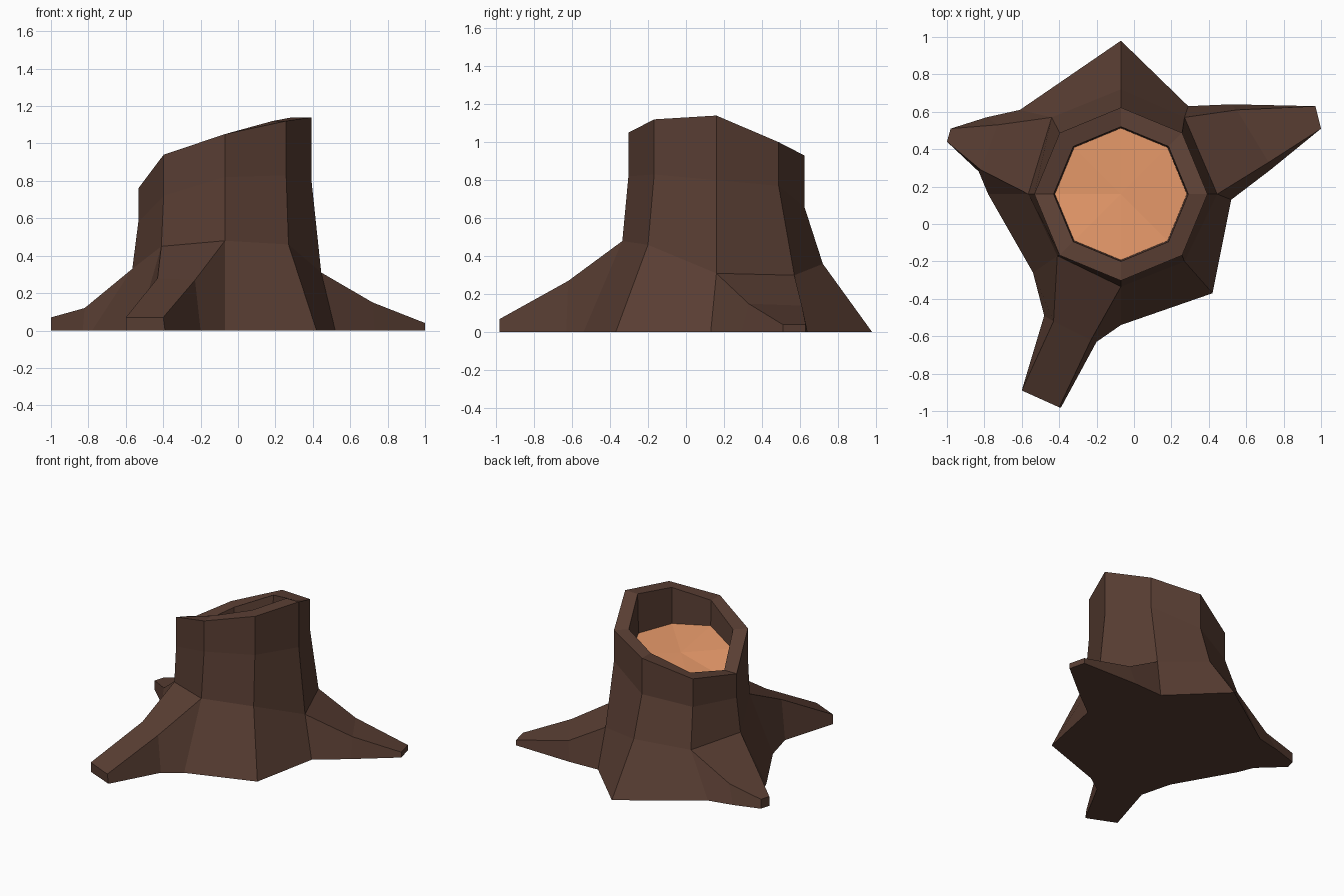
import bpy, bmesh, math
from mathutils import Vector

if "Cube" in bpy.data.objects:
    bpy.data.objects.remove(bpy.data.objects["Cube"])

CX, CY = -0.07, 0.16          # trunk axis
N = 8                         # trunk sides, counted anticlockwise from +x


def material(name, rgb):
    m = bpy.data.materials.new(name)
    m.diffuse_color = (*rgb, 1)
    m.use_nodes = True
    m.node_tree.nodes["Principled BSDF"].inputs["Base Color"].default_value = m.diffuse_color
    return m


def ring(bm, radius, heights):
    return [bm.verts.new((CX + radius * math.cos(k * math.tau / N),
                          CY + radius * math.sin(k * math.tau / N), z))
            for k, z in enumerate(heights)]


def points(bm, coords):
    return [bm.verts.new(c) for c in coords]


def bridge(bm, lower, upper, skip=()):
    n = len(lower)
    for k in range(n):
        if k not in skip:
            j = (k + 1) % n
            bm.faces.new((lower[k], lower[j], upper[j], upper[k]))


def finish(bm, name, mat):
    bmesh.ops.recalc_face_normals(bm, faces=bm.faces)
    me = bpy.data.meshes.new(name)
    bm.to_mesh(me)
    bm.free()
    me.materials.append(mat)
    ob = bpy.data.objects.new(name, me)
    bpy.context.collection.objects.link(ob)
    return ob


bark = material("dark bark", (0.10, 0.048, 0.033))
wood = material("cut wood", (0.72, 0.29, 0.13))

rim_z = [1.14, 1.00, 0.93, 0.81, 0.76, 0.94, 1.05, 1.12]
mid_z = [0.80, 0.77, 0.66, 0.60, 0.58, 0.72, 0.82, 0.83]
floor_z = [0.835, 0.80, 0.75, 0.70, 0.69, 0.785, 0.85, 0.84]

# Trunk: ground outline, flare, straight part, slanted hollow rim
bm = bmesh.new()
base = points(bm, [(0.52, 0.13, 0), (0.29, 0.63, 0), (-0.07, 0.98, 0), (-0.61, 0.61, 0),
                   (-0.78, 0.16, 0), (-0.54, -0.26, 0), (-0.07, -0.54, 0), (0.42, -0.37, 0)])
flare = points(bm, [(0.445, 0.16, 0.31), (0.27, 0.57, 0.30), (-0.07, 0.72, 0.36),
                    (-0.44, 0.57, 0.32), (-0.565, 0.16, 0.33), (-0.41, -0.17, 0.45),
                    (-0.07, -0.335, 0.48), (0.27, -0.20, 0.46)])
mid = ring(bm, 0.463, mid_z)
rim = ring(bm, 0.463, rim_z)
lip = ring(bm, 0.36, rim_z)
well = ring(bm, 0.352, floor_z)

# Roots: side index -> (middle section, end section), each as
# top pair then ground pair, in the order of the trunk side's corners
roots = {
    0: ([(0.72, 0.33, 0.15), (0.55, 0.61, 0.14), (0.52, 0.64, 0), (0.73, 0.29, 0)],
        [(1.0, 0.51, 0.04), (0.97, 0.63, 0.04), (0.97, 0.63, 0), (1.0, 0.51, 0)]),
    3: ([(-0.73, 0.53, 0.13), (-0.82, 0.29, 0.12), (-0.83, 0.28, 0), (-0.79, 0.57, 0)],
        [(-0.98, 0.51, 0.07), (-1.0, 0.44, 0.07), (-1.0, 0.44, 0), (-0.98, 0.51, 0)]),
    5: ([(-0.43, -0.52, 0.28), (-0.23, -0.62, 0.27), (-0.20, -0.63, 0), (-0.48, -0.49, 0)],
        [(-0.60, -0.89, 0.07), (-0.40, -0.98, 0.07), (-0.39, -0.98, 0), (-0.60, -0.89, 0)]),
}
bridge(bm, base, flare, skip=roots)
for lower, upper in ((flare, mid), (mid, rim), (rim, lip), (lip, well)):
    bridge(bm, lower, upper)
bm.faces.new(base)
for k, (middle, end) in roots.items():
    j = (k + 1) % N
    s0 = [flare[k], flare[j], base[j], base[k]]
    s1, s2 = points(bm, middle), points(bm, end)
    bridge(bm, s0, s1)
    bridge(bm, s1, s2)
    bm.faces.new(s2)
# close the hollow's floor so the bark shell is solid under the wood
bm.faces.new(well)
for f in [f for f in bm.faces if all(v in well for v in f.verts)]:
    bmesh.ops.poke(bm, faces=[f])
bmesh.ops.recalc_face_normals(bm, faces=bm.faces)
stump = finish(bm, "stump_bark", bark)

# Cut wood surface inside the hollow: a shallow fan round the axis
bm = bmesh.new()
edge = ring(bm, 0.353, [z + 0.012 for z in floor_z])
centre = bm.verts.new((CX, CY, sum(floor_z) / N + 0.014))
for k in range(N):
    bm.faces.new((edge[k], edge[(k + 1) % N], centre))
ob = finish(bm, "cut_wood", wood)
# make the open fan face upward
if ob.data.polygons[0].normal.z < 0:
    ob.data.flip_normals()
